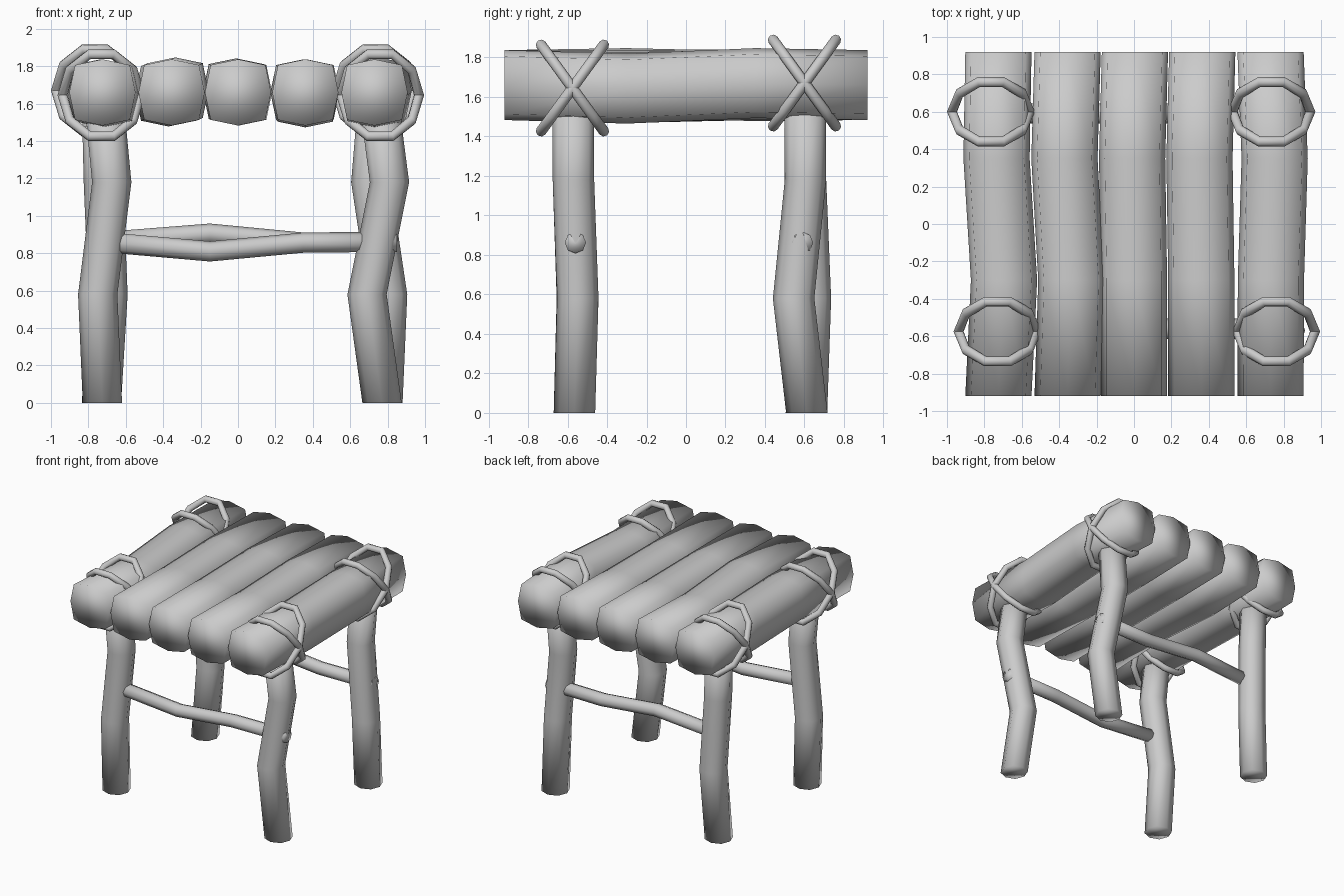
import bpy, bmesh
from math import sin, cos, pi, radians
from mathutils import Vector, Matrix

cube = bpy.data.objects.get("Cube")
if cube:
    bpy.data.objects.remove(cube)

# One plain grey material for the whole stool
grey = bpy.data.materials.new("plain_grey")
grey.use_nodes = True
colour = (0.6, 0.6, 0.6, 1)
grey.diffuse_color = colour
grey.node_tree.nodes["Principled BSDF"].inputs["Base Color"].default_value = colour


def finish(name, bm):
    bmesh.ops.recalc_face_normals(bm, faces=bm.faces)
    for face in bm.faces:
        face.smooth = True
    mesh = bpy.data.meshes.new(name)
    bm.to_mesh(mesh)
    bm.free()
    mesh.materials.append(grey)
    obj = bpy.data.objects.new(name, mesh)
    bpy.context.collection.objects.link(obj)


def bridge(bm, a, b):
    n = len(a)
    for i in range(n):
        bm.faces.new((a[i], a[(i + 1) % n], b[(i + 1) % n], b[i]))


def stick(name, path, axis, radius, corner):
    """Crooked eight-sided stick; corner scales the diagonal points."""
    u, v = [Vector(d) for d in {"x": ((0, 1, 0), (0, 0, 1)),
                                "y": ((1, 0, 0), (0, 0, 1)),
                                "z": ((1, 0, 0), (0, 1, 0))}[axis]]
    bm = bmesh.new()
    rings = []
    for point in path:
        ring = []
        for i in range(8):
            r = radius * (corner if i % 2 else 1)
            a = i * pi / 4
            ring.append(bm.verts.new(Vector(point) + u * r * cos(a) + v * r * sin(a)))
        rings.append(ring)
    for a, b in zip(rings, rings[1:]):
        bridge(bm, a, b)
    bm.faces.new(rings[0])
    bm.faces.new(rings[-1])
    finish(name, bm)


def rope_loop(name, centre, tilt, sides=10, tube=0.027):
    """Oval rope loop leaning forwards or backwards around a log."""
    lean = Matrix.Rotation(tilt, 3, "X")
    bm = bmesh.new()
    rings = []
    for i in range(sides):
        a = 2 * pi * i / sides
        out = Vector((cos(a), 0, sin(a)))
        base = Vector((0.208 * cos(a), 0, 0.285 * sin(a)))
        ring = []
        for j in range(8):
            b = j * pi / 4
            p = base + out * tube * cos(b) + Vector((0, tube * sin(b), 0))
            ring.append(bm.verts.new(Vector(centre) + lean @ p))
        rings.append(ring)
    for i in range(sides):
        bridge(bm, rings[i], rings[(i + 1) % sides])
    finish(name, bm)


# Seat logs: x at each station from front to back, and height at the bends
stations = (-0.92, -0.3, 0.35, 0.92)
logs = {
    "right_outer": ((-0.725, -0.695, -0.735, -0.725), 1.645, 1.66),
    "right_inner": ((-0.355, -0.335, -0.372, -0.355), 1.67, 1.655),
    "middle": ((0, 0, -0.01, 0.005), 1.66, 1.665),
    "left_inner": ((0.36, 0.36, 0.35, 0.365), 1.65, 1.66),
    "left_outer": ((0.73, 0.732, 0.752, 0.73), 1.642, 1.67),
}
for name, (xs, z1, z2) in logs.items():
    path = list(zip(xs, stations, (1.66, z1, z2, 1.66)))
    stick(name + "_log", path, "y", 0.177, 1.17)

# Crooked legs: (x, y) at each height
heights = (0, 0.58, 1.18, 1.6)
legs = {
    "front_right": ((-0.725, -0.565), (-0.75, -0.55), (-0.675, -0.57), (-0.715, -0.57)),
    "front_left": ((0.77, -0.565), (0.69, -0.548), (0.81, -0.57), (0.755, -0.57)),
    "back_right": ((-0.73, 0.61), (-0.695, 0.63), (-0.72, 0.605), (-0.73, 0.605)),
    "back_left": ((0.775, 0.612), (0.8, 0.545), (0.71, 0.605), (0.745, 0.605)),
}
for name, spots in legs.items():
    path = [(x, y, z) for (x, y), z in zip(spots, heights)]
    stick(name + "_leg", path, "z", 0.105, 1.03)

# Stretchers between the legs
for name, y, bend in (("front", -0.56, 0.81), ("back", 0.59, 0.905)):
    path = [(-0.72, y, 0.86), (-0.15, y, bend), (0.35, y, 0.857), (0.85, y, 0.862)]
    stick(name + "_stretcher", path, "x", 0.054, 1.0)

# Crossed rope bindings at the four corners
corners = {
    "front_right": (-0.73, -0.575, 1.645),
    "front_left": (0.76, -0.575, 1.645),
    "back_right": (-0.765, 0.6, 1.67),
    "back_left": (0.735, 0.6, 1.67),
}
for name, centre in corners.items():
    for label, sign in (("a", 1), ("b", -1)):
        rope_loop(f"{name}_rope_{label}", centre, sign * radians(36))
